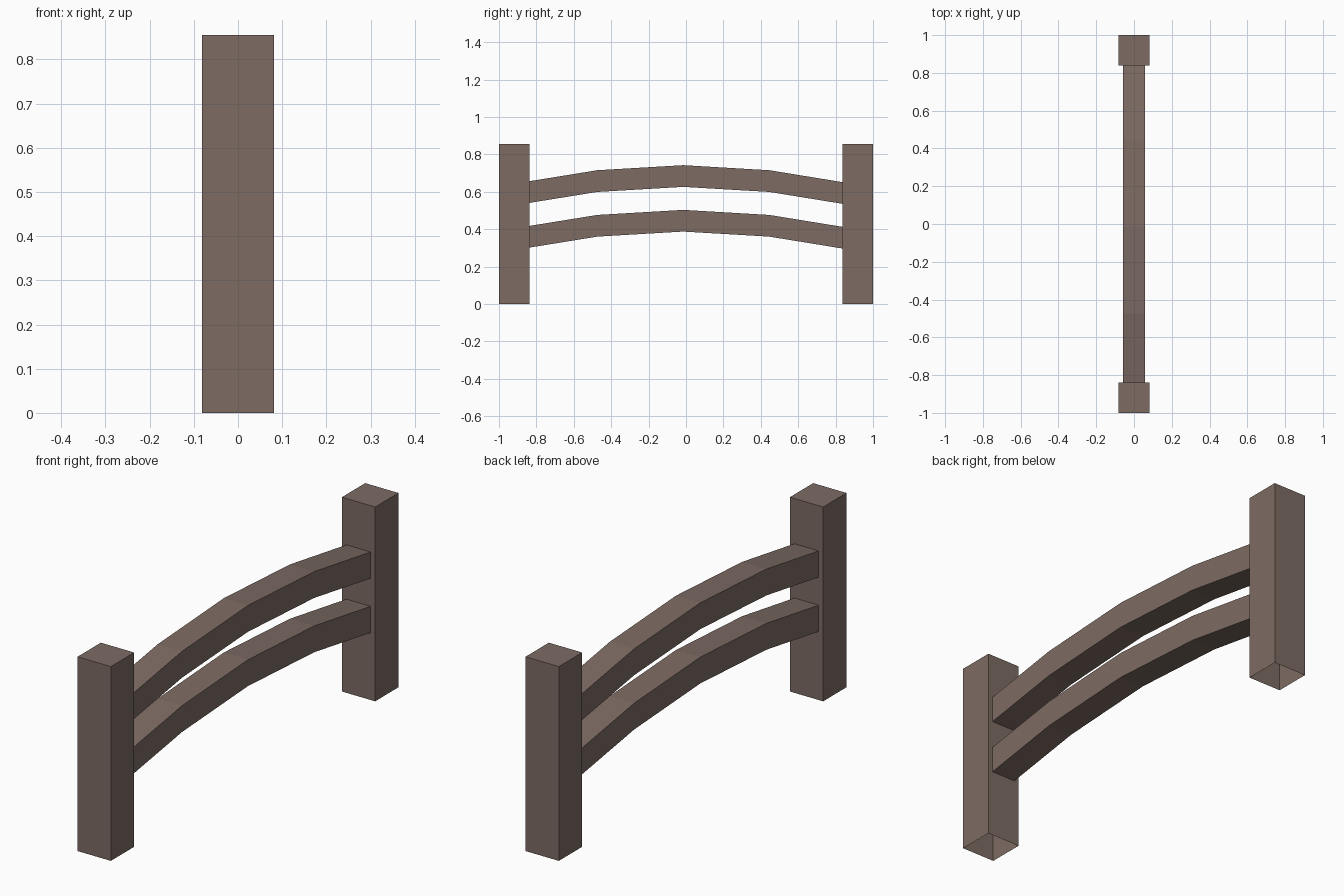
import bpy, bmesh

if "Cube" in bpy.data.objects:
    bpy.data.objects.remove(bpy.data.objects["Cube"])

wood = bpy.data.materials.new("brown wood")
wood.diffuse_color = (0.205, 0.147, 0.125, 1)
wood.use_nodes = True
wood.node_tree.nodes["Principled BSDF"].inputs["Base Color"].default_value = wood.diffuse_color


def make_object(name, bm):
    bmesh.ops.recalc_face_normals(bm, faces=bm.faces)
    mesh = bpy.data.meshes.new(name)
    bm.to_mesh(mesh)
    bm.free()
    mesh.materials.append(wood)
    obj = bpy.data.objects.new(name, mesh)
    bpy.context.collection.objects.link(obj)


def sweep(name, rings, cap_end):
    """Join rectangular rings into a tube, optionally closing the last one."""
    bm = bmesh.new()
    loops = [[bm.verts.new(p) for p in ring] for ring in rings]
    for a, b in zip(loops, loops[1:]):
        for i in range(4):
            j = (i + 1) % 4
            bm.faces.new((a[i], a[j], b[j], b[i]))
    if cap_end:
        bm.faces.new(loops[-1])
    make_object(name, bm)


# Square posts, open underneath
H, W = 0.855, 0.081
for name, y in (("near_post", -1 + W), ("far_post", 1 - W)):
    sweep(name, [[(-W, y - W, z), (W, y - W, z), (W, y + W, z), (-W, y + W, z)]
                 for z in (0, H)], True)

# Arched rails, ends butting against the posts
arch = [(-0.839, 0.301), (-0.474, 0.360), (-0.015, 0.387), (0.445, 0.360), (0.839, 0.296)]
R, T = 0.059, 0.116
for name, lift in (("lower_rail", 0), ("upper_rail", 0.239)):
    sweep(name, [[(-R, y, z + lift), (R, y, z + lift),
                  (R, y, z + lift + T), (-R, y, z + lift + T)] for y, z in arch], False)

# Outward normals on the open-bottomed posts and open-ended rails are set in make_object
